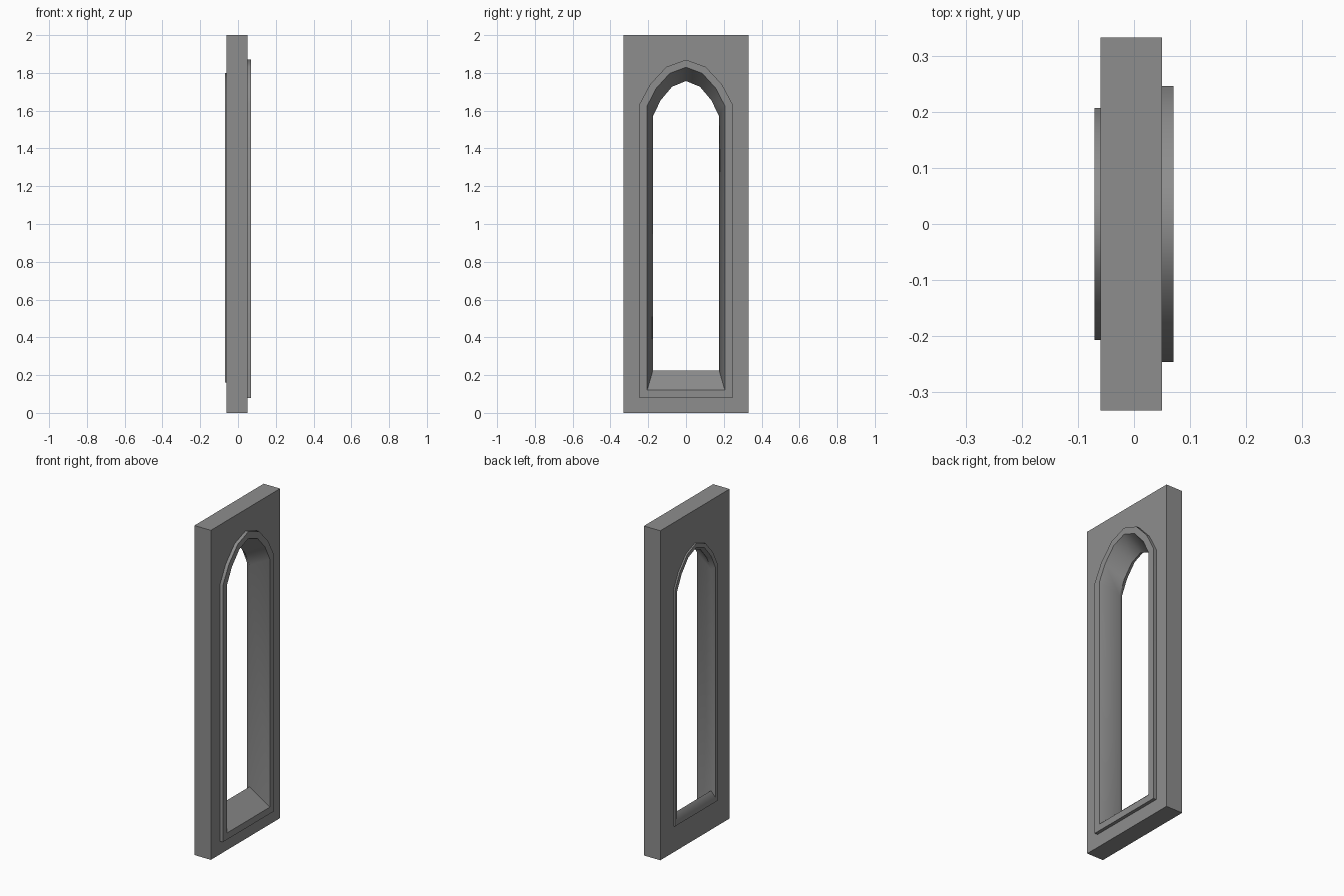
import bpy, bmesh, math

cube = bpy.data.objects.get("Cube")
if cube:
    bpy.data.objects.remove(cube)

# Single stone colour
stone = bpy.data.materials.new("grey_stone")
stone.use_nodes = True
STONE = (0.27, 0.27, 0.27, 1)
stone.diffuse_color = STONE
stone.node_tree.nodes["Principled BSDF"].inputs["Base Color"].default_value = STONE

# Half of the pointed arch, as fractions of half width and rise
ARCH = [(1, 0), (0.77, 0.45), (0.42, 0.84)]


def mirrored(half, apex):
    """Close a half outline across the centre line."""
    return half + [apex] + [(-y, z) for y, z in reversed(half)]


def arch_outline(width, bottom, spring, top):
    rise = top - spring
    half = [(width, bottom)] + [(width * u, spring + rise * v) for u, v in ARCH]
    return mirrored(half, (0, top))


def slab_outline(width, height, spring):
    """Rectangle with points matching those of the arch."""
    half = [(width, 0), (width, spring), (width, height), (width * 0.42, height)]
    return mirrored(half, (0, height))


def sweep(name, rings):
    """Join successive (x, outline) rings with quads."""
    bm = bmesh.new()
    loops = [[bm.verts.new((x, y, z)) for y, z in outline] for x, outline in rings]
    for a, b in zip(loops, loops[1:]):
        for i in range(len(a)):
            j = (i + 1) % len(a)
            bm.faces.new((a[i], b[i], b[j], a[j]))
    mesh = bpy.data.meshes.new(name)
    bm.to_mesh(mesh)
    bm.free()
    mesh.materials.append(stone)
    obj = bpy.data.objects.new(name, mesh)
    bpy.context.collection.objects.link(obj)
    bpy.ops.object.select_all(action="DESELECT")
    obj.select_set(True)
    bpy.context.view_layer.objects.active = obj
    bpy.ops.object.shade_smooth_by_angle(angle=math.radians(46))
    return obj


slab = slab_outline(0.332, 2.0, 1.635)
wide_outer = arch_outline(0.246, 0.08, 1.635, 1.87)
wide_inner = arch_outline(0.206, 0.12, 1.625, 1.83)
throat = arch_outline(0.175, 0.225, 1.57, 1.757)
narrow_inner = arch_outline(0.184, 0.185, 1.58, 1.775)
narrow_outer = arch_outline(0.207, 0.16, 1.59, 1.80)

# Wall slab with its two faces and outer edges
sweep("wall_panel", [(-0.06, narrow_outer), (-0.06, slab),
                     (0.05, slab), (0.05, wide_outer)])

# Raised trims on both sides, joined by the splayed opening
sweep("window_frame", [(0.05, wide_outer), (0.07, wide_outer), (0.07, wide_inner),
                       (-0.045, throat), (-0.07, narrow_inner),
                       (-0.07, narrow_outer), (-0.06, narrow_outer)])
